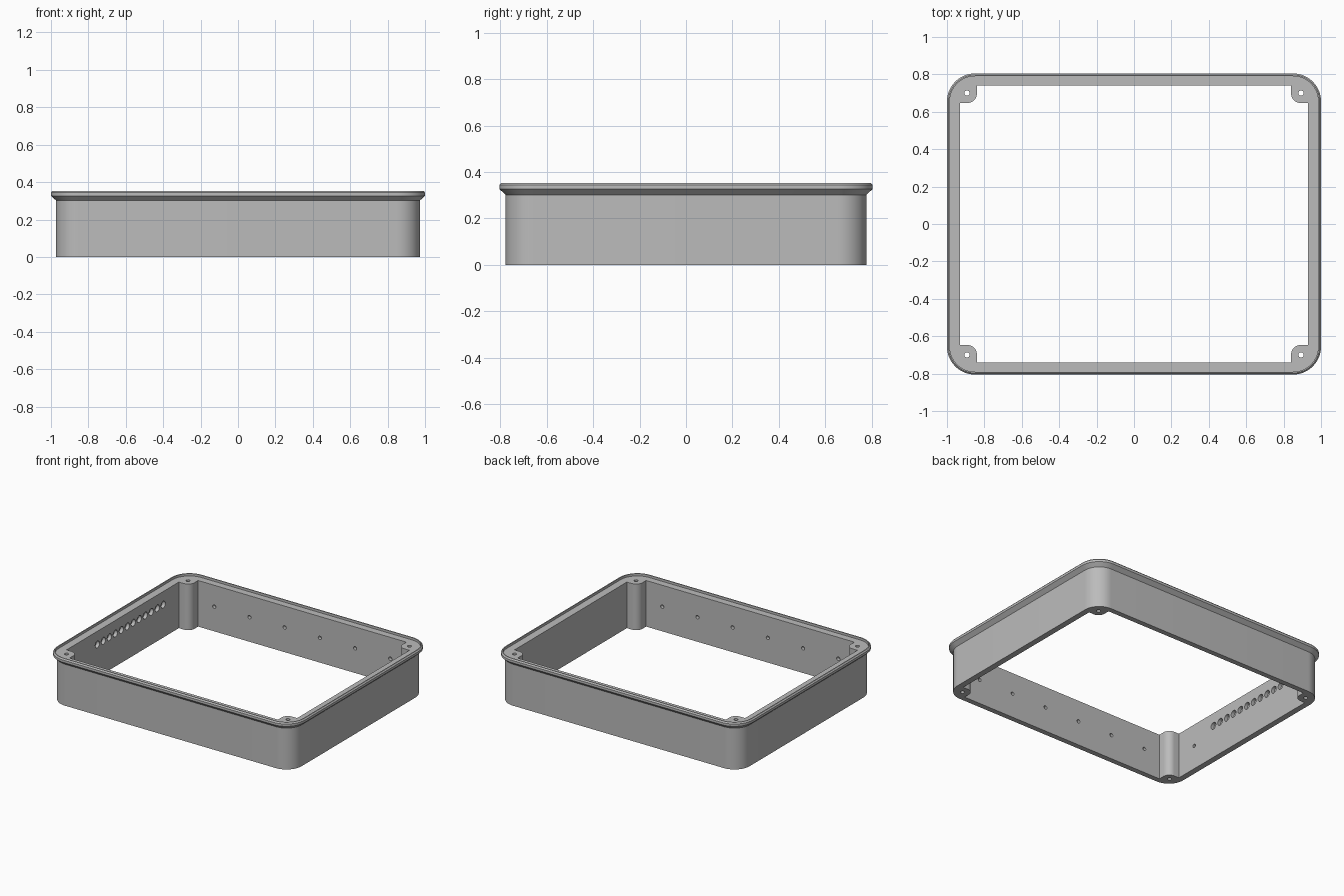
import bpy
import bmesh
from math import sin, cos, pi, radians
from mathutils import Matrix, Vector

if "Cube" in bpy.data.objects:
    bpy.data.objects.remove(bpy.data.objects["Cube"], do_unlink=True)

HALF_X, HALF_Y, CORNER = 1.0, 0.805, 0.15
INNER_X, INNER_Y = 0.93, 0.74
POST_X, POST_Y, POST_R = 0.84, 0.647, 0.05
LEDGE = 0.336

grey = bpy.data.materials.new("plain grey")
grey.use_nodes = True
colour = (0.5, 0.5, 0.5, 1)
grey.diffuse_color = colour
grey.node_tree.nodes["Principled BSDF"].inputs["Base Color"].default_value = colour


def arc(cx, cy, r, start, steps=14):
    return [(cx + r * cos(start + pi / 2 * i / steps),
             cy + r * sin(start + pi / 2 * i / steps)) for i in range(steps + 1)]


def rounded_rect(inset):
    r = CORNER - inset
    cx, cy = HALF_X - CORNER, HALF_Y - CORNER
    signs = [(1, 1), (-1, 1), (-1, -1), (1, -1)]
    return [p for k, (sx, sy) in enumerate(signs)
            for p in arc(sx * cx, sy * cy, r, k * pi / 2)]


def opening_outline():
    # Rectangle with a rounded notch at each corner, leaving the screw posts
    quarter = [(INNER_X, POST_Y)]
    fillet = arc(POST_X + POST_R, POST_Y + POST_R, POST_R, pi, 10)
    quarter += reversed(fillet)
    quarter.append((POST_X, INNER_Y))
    points = []
    for sx, sy in [(1, 1), (-1, 1), (-1, -1), (1, -1)]:
        part = [(sx * x, sy * y) for x, y in quarter]
        points += part if sx * sy > 0 else part[::-1]
    return points


def loft(name, sections):
    # Join stacked outlines into one closed solid
    bm = bmesh.new()
    rings = [[bm.verts.new((x, y, z)) for x, y in outline] for outline, z in sections]
    n = len(rings[0])
    for a, b in zip(rings, rings[1:]):
        for i in range(n):
            j = (i + 1) % n
            bm.faces.new((a[i], a[j], b[j], b[i]))
    bm.faces.new(rings[0][::-1])
    bm.faces.new(rings[-1])
    bmesh.ops.recalc_face_normals(bm, faces=bm.faces)
    return finish(name, bm)


def finish(name, bm):
    mesh = bpy.data.meshes.new(name)
    bm.to_mesh(mesh)
    bm.free()
    mesh.materials.append(grey)
    obj = bpy.data.objects.new(name, mesh)
    bpy.context.collection.objects.link(obj)
    return obj


def add_drill(bm, centre, axis, radius, length):
    turn = Vector((0, 0, 1)).rotation_difference(Vector(axis)).to_matrix().to_4x4()
    bmesh.ops.create_cone(bm, cap_ends=True, segments=20, radius1=radius,
                          radius2=radius, depth=length,
                          matrix=Matrix.Translation(centre) @ turn)


def cut(target, cutter):
    cutter.hide_render = True
    mod = target.modifiers.new("cut", "BOOLEAN")
    mod.operation = "DIFFERENCE"
    mod.solver = "EXACT"
    mod.object = cutter
    bpy.ops.object.select_all(action="DESELECT")
    bpy.context.view_layer.objects.active = target
    target.select_set(True)
    bpy.ops.object.modifier_apply(modifier=mod.name)
    bpy.data.objects.remove(cutter, do_unlink=True)


# Wall with flared rim, thin raised lip and recessed ledge
profile = [(0.027, 0), (0.027, 0.302), (0, 0.327), (0, 0.344), (0.008, 0.353),
           (0.015, 0.353), (0.015, LEDGE)]
frame = loft("enclosure_frame", [(rounded_rect(inset), z) for inset, z in profile])

# Central opening
outline = opening_outline()
cut(frame, loft("opening_cutter", [(outline, -0.1), (outline, 0.5)]))

# Screw holes, blind wall sockets and the row of larger ports
bm = bmesh.new()
for sx in (-1, 1):
    for sy in (-1, 1):
        add_drill(bm, (sx * 0.893, sy * 0.7, 0.2), (0, 0, 1), 0.014, 0.6)
for sy in (-1, 1):
    for i in range(6):
        add_drill(bm, (-0.71 + i * 0.284, sy * INNER_Y, 0.18), (0, 1, 0), 0.013, 0.05)
add_drill(bm, (-INNER_X, -0.49, 0.175), (1, 0, 0), 0.013, 0.05)
for i in range(12):
    add_drill(bm, (-INNER_X, -0.292 + i * 0.069, 0.24), (1, 0, 0), 0.025, 0.05)
cut(frame, finish("hole_cutter", bm))

bpy.ops.object.shade_smooth_by_angle(angle=radians(30))
